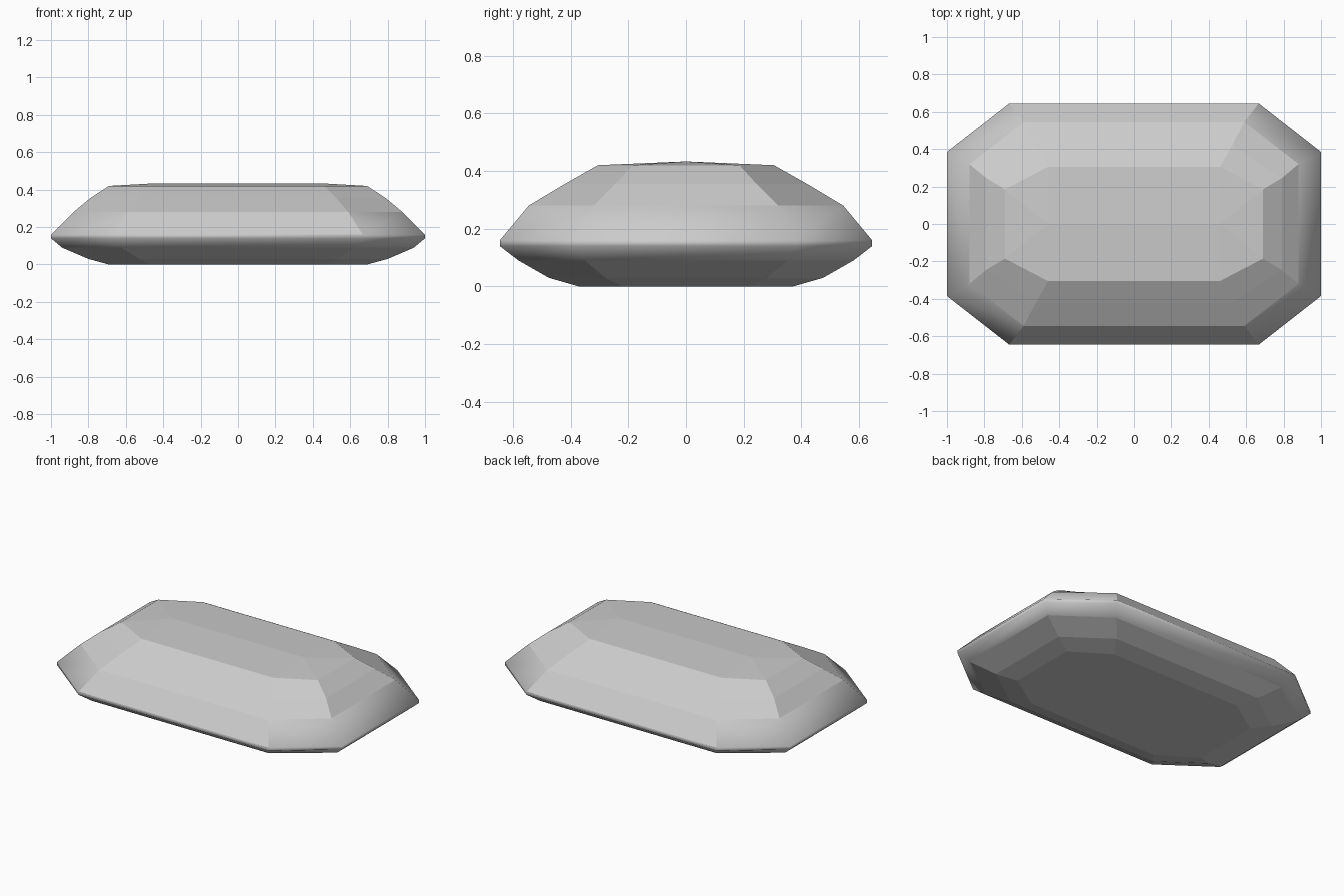
import bpy
import bmesh

cube = bpy.data.objects.get("Cube")
if cube:
    bpy.data.objects.remove(cube, do_unlink=True)

# Stacked chamfered rings: half length, half width, long side half, short side half, height
RINGS = [
    (0.69, 0.37, 0.46, 0.22, 0.0),
    (0.80, 0.475, 0.53, 0.28, 0.03),
    (0.94, 0.58, 0.62, 0.35, 0.09),
    (1.0, 0.645, 0.667, 0.385, 0.14),
    (1.0, 0.645, 0.667, 0.385, 0.16),
    (0.88, 0.545, 0.59, 0.32, 0.28),
    (0.79, 0.42, 0.525, 0.245, 0.355),
    (0.69, 0.305, 0.46, 0.185, 0.42),
]
SMOOTH_BANDS = (2, 3)
RIDGE_HEIGHT = 0.433


def octagon(bm, hx, hy, lx, ly, z):
    """Counter-clockwise chamfered rectangle, starting at the right end."""
    points = [(hx, -ly), (hx, ly), (lx, hy), (-lx, hy),
              (-hx, ly), (-hx, -ly), (-lx, -hy), (lx, -hy)]
    return [bm.verts.new((x, y, z)) for x, y in points]


bm = bmesh.new()
loops = [octagon(bm, *ring) for ring in RINGS]

# Flat underside
bm.faces.new(reversed(loops[0]))

# Faceted bands, softened around the rim and on the outer ends
for band, (low, high) in enumerate(zip(loops, loops[1:])):
    for i in range(8):
        j = (i + 1) % 8
        face = bm.faces.new((low[i], low[j], high[j], high[i]))
        is_long_side = i in (2, 6)
        face.smooth = band in SMOOTH_BANDS or (band == 4 and not is_long_side)

# Shallow ridged crown
top = loops[-1]
right = bm.verts.new((RINGS[-1][2], 0, RIDGE_HEIGHT))
left = bm.verts.new((-RINGS[-1][2], 0, RIDGE_HEIGHT))
for corners in ((top[0], top[1], right), (top[1], top[2], right),
                (top[2], top[3], left, right), (top[3], top[4], left),
                (top[4], top[5], left), (top[5], top[6], left),
                (top[6], top[7], right, left), (top[7], top[0], right)):
    bm.faces.new(corners)

bmesh.ops.recalc_face_normals(bm, faces=bm.faces)
mesh = bpy.data.meshes.new("cut_gem")
bm.to_mesh(mesh)
bm.free()

# Plain grey material
grey = bpy.data.materials.new("plain_grey")
grey.use_nodes = True
colour = (0.6, 0.6, 0.6, 1)
grey.diffuse_color = colour
grey.node_tree.nodes["Principled BSDF"].inputs["Base Color"].default_value = colour
mesh.materials.append(grey)

gem = bpy.data.objects.new("cut_gem", mesh)
bpy.context.collection.objects.link(gem)
